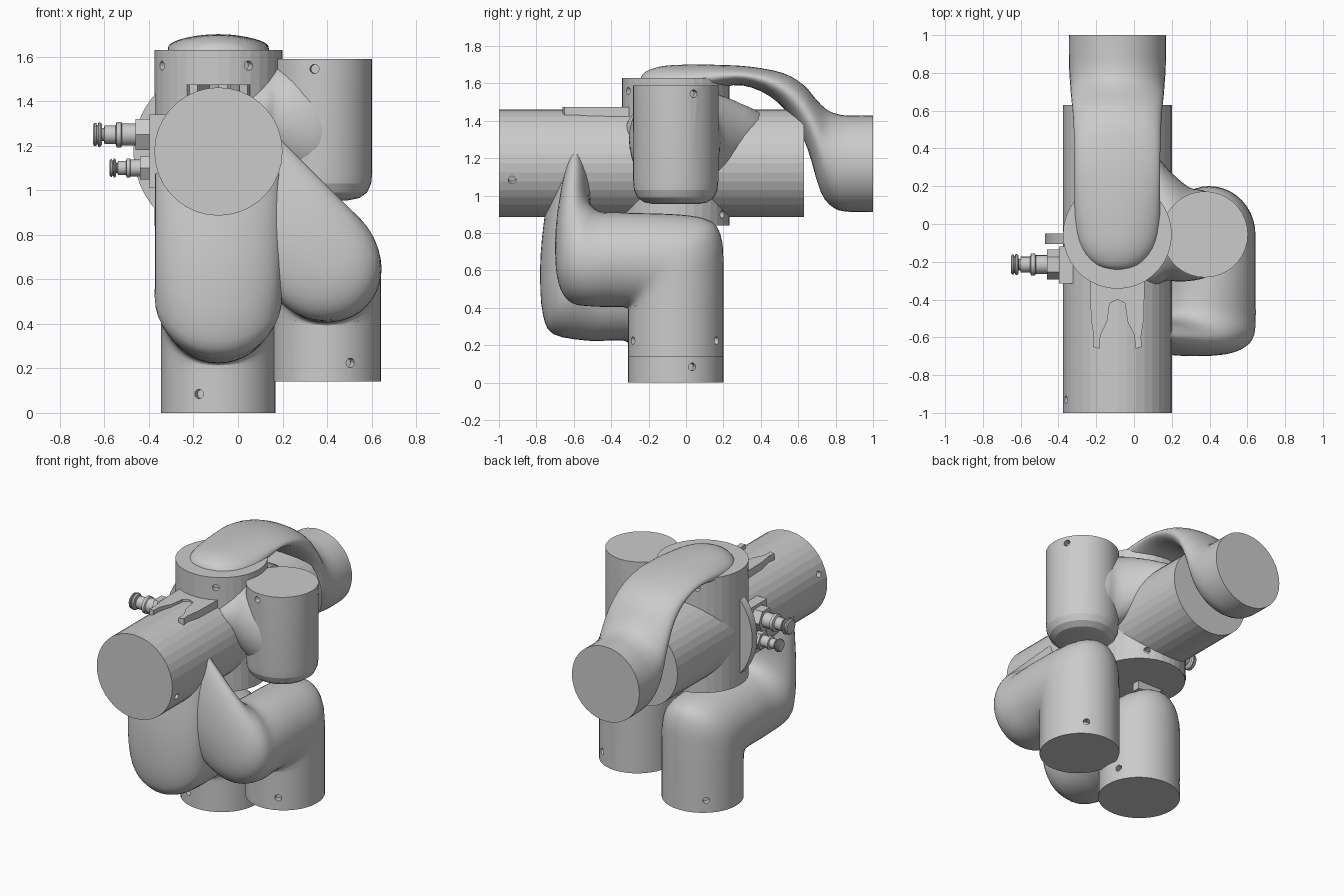
import bpy, bmesh
from math import sin, cos, pi, radians
from mathutils import Vector as V

if "Cube" in bpy.data.objects:
    bpy.data.objects.remove(bpy.data.objects["Cube"])

X, Y, Z = V((1, 0, 0)), V((0, 1, 0)), V((0, 0, 1))
CX, CY, CZ = -0.088, -0.055, 1.174      # shared axes of the main pipes


def finish(name, bm, angle=30):
    bmesh.ops.recalc_face_normals(bm, faces=bm.faces)
    me = bpy.data.meshes.new(name)
    bm.to_mesh(me)
    bm.free()
    ob = bpy.data.objects.new(name, me)
    bpy.context.collection.objects.link(ob)
    shade(ob, angle)
    return ob


def shade(ob, angle):
    bpy.ops.object.select_all(action='DESELECT')
    ob.select_set(True)
    bpy.context.view_layer.objects.active = ob
    bpy.ops.object.shade_smooth_by_angle(angle=radians(angle))


def skin(name, rings, angle=30):
    bm = bmesh.new()
    vs = [[bm.verts.new(p) for p in r] for r in rings]
    n = len(vs[0])
    for a, b in zip(vs, vs[1:]):
        for i in range(n):
            bm.faces.new((a[i], a[(i + 1) % n], b[(i + 1) % n], b[i]))
    bm.faces.new(vs[0])
    bm.faces.new(vs[-1])
    return finish(name, bm, angle)


def ring(c, u, v, n=40, phase=0):
    return [c + u * cos(2 * pi * i / n + phase) + v * sin(2 * pi * i / n + phase) for i in range(n)]


def refine(rings, k=3):
    # Catmull-Rom interpolation between rings
    out = []
    for i in range(len(rings) - 1):
        p = [rings[max(0, min(len(rings) - 1, i + d))] for d in (-1, 0, 1, 2)]
        for j in range(k):
            t = j / k
            out.append([0.5 * (2 * b + (c - a) * t + (2 * a - 5 * b + 4 * c - d) * t * t
                               + (3 * b - a - 3 * c + d) * t ** 3) for a, b, c, d in zip(*p)])
    return out + [rings[-1]]


def lathe(name, base, axis, profile, n=36, angle=8):
    # profile is (radius, distance along axis)
    side = X if abs(axis.x) < 0.9 else Y
    u = (side - axis * side.dot(axis)).normalized()
    w = axis.cross(u)
    return skin(name, [ring(V(base) + axis * h, u * r, w * r, n) for r, h in profile], angle)


def prism(name, pts, vec):
    bm = bmesh.new()
    f = bm.faces.new([bm.verts.new(p) for p in pts])
    new = bmesh.ops.extrude_face_region(bm, geom=[f])['geom']
    moved = [g for g in new if isinstance(g, bmesh.types.BMVert)]
    bmesh.ops.translate(bm, verts=moved, vec=vec)
    if f.is_valid and not any(len(e.link_faces) > 2 for e in f.edges) and \
            any(len(e.link_faces) < 2 for e in bm.edges):
        bmesh.ops.holes_fill(bm, edges=bm.edges)
    return finish(name, bm)


def drill(ob, points, angle):
    # small round pockets: (position on surface, inward direction)
    for pos, d in points:
        d = V(d).normalized()
        cut = lathe("hole_cutter", V(pos) - d * 0.06, d, [(0.021, 0), (0.021, 0.1)], 12)
        cut.hide_render = True
        m = ob.modifiers.new("hole", 'BOOLEAN')
        m.operation, m.solver, m.object = 'DIFFERENCE', 'EXACT', cut
        bpy.context.view_layer.objects.active = ob
        bpy.ops.object.modifier_apply(modifier=m.name)
        bpy.data.objects.remove(cut)
    shade(ob, angle)


def radial(cx, r, degs, z):
    return [((cx + r * cos(radians(a)), CY + r * sin(radians(a)), z),
             (-cos(radians(a)), -sin(radians(a)), 0)) for a in degs]


# Main vertical and horizontal pipes
main = lathe("vertical_main_pipe", (CX, CY, 0.84), Z, [(0.288, 0), (0.288, 0.79)])
drill(main, radial(CX, 0.288, (-62, 28, 118, 208), 1.56) + radial(CX, 0.288, (60,), 0.9), 8)
hor = lathe("horizontal_main_pipe", (CX, -1, CZ), Y, [(0.288, 0), (0.288, 1.63)])
drill(hor, [((CX + s * 0.273, -0.93, CZ - s * 0.09), (-s, 0, s * 0.33)) for s in (1, -1)], 8)

# Upper right vertical stub with rounded lower end
stub = lathe("upper_side_stub", (0.375, CY, 0), Z,
             [(0.12, 0.955), (0.17, 0.965), (0.205, 0.99), (0.223, 1.03), (0.228, 1.08), (0.228, 1.59)], 36, 12)
drill(stub, radial(0.375, 0.228, (-98, 25, 145), 1.545), 12)

# Flared branch joining the stub to the main pipes
branch = [((0.44, -0.05, 1.24), (0, 0.20, 0), 0.25), ((0.36, -0.055, 1.27), (0, 0.235, 0), 0.28),
          ((0.27, -0.055, 1.30), (0.02, 0.25, 0), 0.28), ((0.18, -0.01, 1.33), (0.01, 0.29, 0), 0.255),
          ((0.1, 0.04, 1.35), (-0.02, 0.36, 0), 0.20), ((-0.04, 0.09, 1.35), (-0.04, 0.42, 0), 0.14)]
skin("side_branch", refine([ring(V(c), V(u), Z * h) for c, u, h in branch]), 40)


# Lower S-bend pipes: vertical foot, horizontal run, flattened leg into the main pipe
def s_bend(name, cx, zc, r, leg_r, front, tilt):
    foot = [((-.31, -.515 if tilt else -.475), (.2, -.515 if tilt else -.475)), ((-.31, -.27), (.2, -.26)),
            ((-.312, -.262), (.2, -.03)), ((-.316, -.257), (.193, .1)), ((-.325, -.253), (.16, .185)),
            ((-.34, -.25), (.09, .225)), ((-.36, -.25), (-.05, .245)), ((-.42, -.25), (-.3, .253))]
    leg = [((-.53, -.25), (-.43, .265)), ((front + .07, -.215), (-.475, .285)),
           ((front + .015, -.11), (-.50, .33)), ((front, .08), (-.51, .4)),
           ((front + .01, .3), (-.51, .5)), ((front + .05, .6), (-.53, .6))]
    up = V((-sin(tilt), 0, cos(tilt)))
    across = V((cos(tilt), 0, sin(tilt)))
    o = V((cx, 0, zc))
    rings = []
    for i, (a, b) in enumerate(foot + leg):
        on_leg = i >= len(foot)
        d, w = (up, across) if on_leg else (Z, X)
        rad = leg_r if i > len(foot) else r
        p, q = o + Y * a[0] + d * a[1], o + Y * b[0] + d * b[1]
        rings.append(ring((p + q) / 2, w * rad, (q - p) / 2, 40, -tilt if on_leg else 0))
    return skin(name, refine(rings), 40)


low = s_bend("lower_left_bend", CX, 0.475, 0.257, 0.285, -0.78, 0)
drill(low, radial(CX, 0.257, (-110, 20, 130), 0.085), 40)
low = s_bend("lower_right_bend", 0.398, 0.655, 0.245, 0.26, -0.70, radians(45))
drill(low, radial(0.398, 0.25, (-65, 60, 180), 0.225), 40)

# Arched pipe from the top down to the rear outlet: (bottom yz), (top yz), half width
arch = [((-.24, 1.58), (-.245, 1.62), .03), ((-.2, 1.52), (-.22, 1.66), .13),
        ((-.1, 1.5), (-.14, 1.69), .2), ((.03, 1.52), (-.02, 1.70), .225),
        ((.16, 1.57), (.15, 1.70), .226), ((.3, 1.59), (.34, 1.69), .226),
        ((.45, 1.53), (.52, 1.655), .23), ((.57, 1.41), (.63, 1.59), .237),
        ((.65, 1.25), (.7, 1.51), .245), ((.72, 1.02), (.76, 1.455), .25),
        ((.79, .935), (.83, 1.432), .255), ((.87, .914), (.9, 1.428), .257),
        ((1, .914), (1, 1.428), .257)]
rings = []
for (by, bz), (ty, tz), w in arch:
    p, q = V((CX, by, bz)), V((CX, ty, tz))
    rings.append(ring((p + q) / 2, X * w, (q - p) / 2))
skin("arched_rear_pipe", refine(rings), 40)

# Half-round flange plate and valve mounting block on the left
prism("flange_plate", [V((-0.08 + 0.39 * cos(a), -0.105, CZ + 0.39 * sin(a)))
                       for a in (pi / 2 + pi * i / 24 for i in range(25))], Y * 0.055)
prism("valve_block", [V((x, y, 1.01)) for x, y in
                      ((-.397, -.315), (-.3, -.315), (-.3, -.12), (-.397, -.12))], Z * 0.33)

# Two valves: stepped bodies with hexagonal nuts, distances measured to the left
for tag, z, s, nut in (("upper", 1.25, 1.0, 0.46), ("lower", 1.1, 0.76, 0.44)):
    base = V((0, -0.215, z))
    lathe(tag + "_valve_nut", base, -X, [(0.08 * s, 0.36), (0.08 * s, nut)], 6)
    steps = [(.05, 0), (.05, .065), (.058, .07), (.058, .09), (.042, .095), (.042, .145),
             (.03, .147), (.03, .155), (.048, .157), (.056, .165), (.056, .172), (.045, .175),
             (.045, .18), (.053, .182), (.053, .19), (.045, .196)]
    lathe(tag + "_valve_body", base, -X, [(r * s, nut - .005 + h * (1 if s == 1 else .72)) for r, h in steps], 18, 25)

# Forked saddle on top of the front pipe
half = [(0, -.40), (.04, -.42), (.055, -.52), (.09, -.59), (.095, -.66), (.13, -.65),
        (.125, -.6), (.14, -.5), (.145, -.28)]
outline = half + [(-x, y) for x, y in reversed(half[1:])]
prism("forked_saddle", [V((CX + x, y, 1.38)) for x, y in outline], Z * 0.095)
